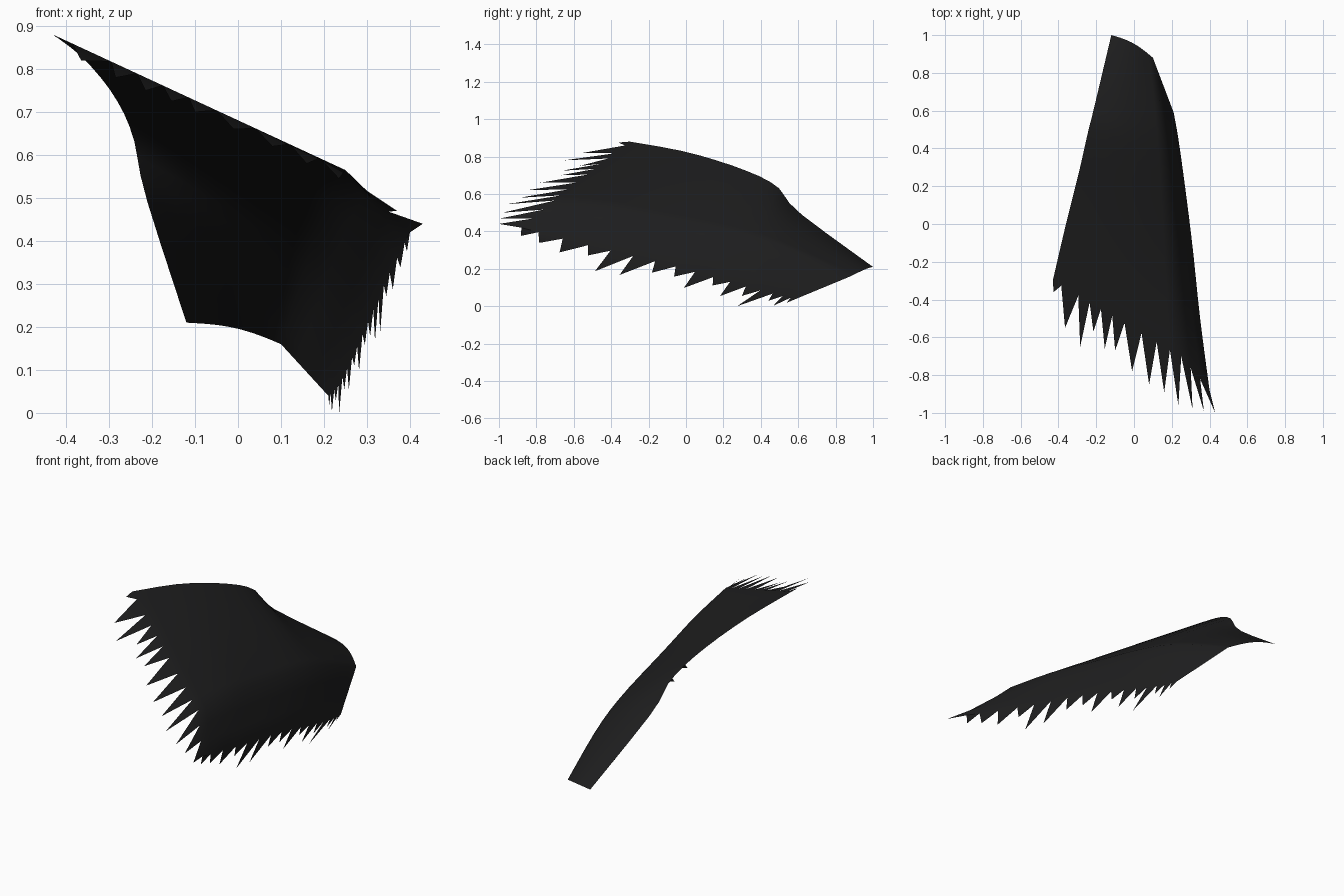
import bpy, bmesh, math
from mathutils import Vector as V

if "Cube" in bpy.data.objects:
    bpy.data.objects.remove(bpy.data.objects["Cube"])

black = bpy.data.materials.new("black cloth")
black.diffuse_color = (0.0135, 0.0135, 0.0140, 1)
black.use_nodes = True
black.node_tree.nodes["Principled BSDF"].inputs["Base Color"].default_value = black.diffuse_color

# Three long guide curves: plain outer edge, fold ridge, torn lower edge
OUTER = [(-.12, 1, .21), (-.215, .6, .505), (-.245, .48, .645), (-.29, .28, .74),
         (-.36, 0, .825), (-.43, -.30, .88)]
RIDGE = [(.10, .88, .16), (.145, .57, .30), (.17, .31, .385), (.20, -.10, .47),
         (.225, -.40, .53), (.25, -.70, .565)]
LOWER = [(.21, .59, .04), (.235, .45, .07), (.27, .20, .14), (.31, -.12, .23),
         (.35, -.50, .32), (.40, -.88, .42)]


def curve(points, t):
    """Smooth curve through the points, t from 0 to 1."""
    p = [V(q) for q in points]
    f = t * (len(p) - 1)
    i = min(int(f), len(p) - 2)
    f -= i
    a, b, c, d = p[max(i - 1, 0)], p[i], p[i + 1], p[min(i + 2, len(p) - 1)]
    return .5 * (2 * b + (c - a) * f + (2 * a - 5 * b + 4 * c - d) * f ** 2
                 + (3 * b - a - 3 * c + d) * f ** 3)


# Column positions: 10 tear widths on the top panel, 3 on the side panel
VALLEYS = [-.43, -.385, -.295, -.235, -.175, -.115, -.05, .04, .12, .19, .25]
top_s = [(x + .43) / .68 for x in VALLEYS]
side_s = [1 / 3, 2 / 3, 1]
ROWS = 16
BOW = V((.2, .8, .55))  # direction in which the cloth bellies out

bm = bmesh.new()
grid = []
for r in range(ROWS + 1):
    t = r / ROWS
    a, b, c = (curve(k, t) for k in (OUTER, RIDGE, LOWER))
    belly = BOW * .022 * (1 - t)
    row = [a.lerp(b, s) + belly * math.sin(math.pi * s) for s in top_s]
    row += [b.lerp(c, s) for s in side_s]
    grid.append([bm.verts.new(p) for p in row])

# Cloth sheet
for r in range(ROWS):
    for c in range(len(grid[0]) - 1):
        bm.faces.new((grid[r][c], grid[r + 1][c], grid[r + 1][c + 1], grid[r][c + 1]))

# Long rips along the front edge
TIPS = [(-.425, -.36, .875), (-.365, -.55, .82), (-.285, -.65, .78), (-.215, -.57, .75),
        (-.155, -.66, .725), (-.10, -.67, .70), (-.01, -.78, .66), (.08, -.85, .62),
        (.16, -.89, .58), (.235, -.96, .545), (.31, -.98, .50), (.37, -.99, .47),
        (.43, -1, .44)]
for c, tip in enumerate(TIPS):
    bm.faces.new((grid[-1][c], bm.verts.new(tip), grid[-1][c + 1]))

# Short rips hanging from the lower edge
DROPS = [.3, .6, .4, 1.3, .5, .8, .4, .9, .5, .6, 1.1, 1.2, .5, .7, .5, .4]
for r, f in enumerate(DROPS):
    a, b = grid[r][-1], grid[r + 1][-1]
    tip = (a.co + b.co) / 2 + f * V((-.002, -.12, -.08))
    tip.z = max(tip.z, 0)
    bm.faces.new((a, bm.verts.new(tip), b))

bmesh.ops.recalc_face_normals(bm, faces=bm.faces)
bm.faces.ensure_lookup_table()
if bm.faces[0].normal.z < 0:
    bmesh.ops.reverse_faces(bm, faces=bm.faces)
mesh = bpy.data.meshes.new("torn_cloth")
bm.to_mesh(mesh)
bm.free()
mesh.materials.append(black)
cloth = bpy.data.objects.new("torn_cloth", mesh)
bpy.context.collection.objects.link(cloth)
bpy.context.view_layer.objects.active = cloth
cloth.select_set(True)
bpy.ops.object.shade_smooth_by_angle(angle=0.7)
